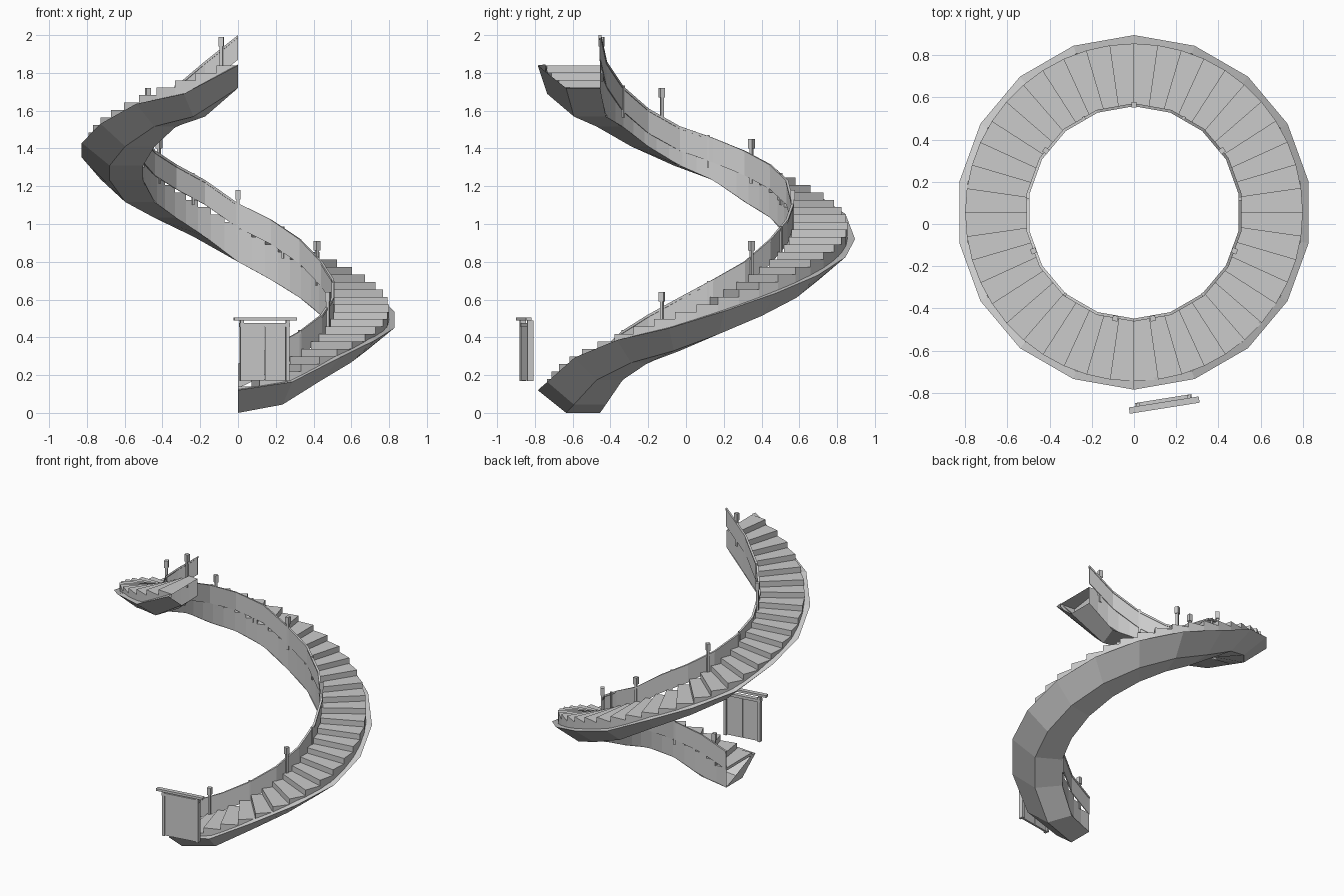
import bpy, bmesh
from math import sin, cos, radians
from mathutils import Matrix, Vector

if "Cube" in bpy.data.objects:
    bpy.data.objects.remove(bpy.data.objects["Cube"])

CY = 0.055                      # centre of the spiral in y
R_IN, R_STEP, R_OUT = 0.51, 0.80, 0.84
STEPS = 44

# undulation of the soffit about an even climb, and height of the handrail
SOFFIT = [(0, 0), (18, -.055), (50, 0), (74, -.05), (90, -.06), (125, -.06), (180, -.06),
          (212, 0), (230, -.04), (270, 0), (286, -.045), (314, 0), (342, -.06), (360, 0)]
RAIL = [(0, .26), (66, .545), (90, .66), (122, .81), (150, .98), (180, 1.11), (203, 1.25),
        (232, 1.36), (270, 1.49), (288, 1.54), (322, 1.74), (340, 1.86), (360, 2.0)]


def interp(table, a):
    for (a0, z0), (a1, z1) in zip(table, table[1:]):
        if a <= a1:
            return z0 + (z1 - z0) * (a - a0) / (a1 - a0)
    return table[-1][1]


def coarse(f, a):
    """Sample f only every 20 degrees, straight between."""
    i = min(int(a // 20), 17)
    t = a / 20 - i
    return f(i * 20) * (1 - t) + f(i * 20 + 20) * t


def soffit(a):
    return coarse(lambda q: 1.72 * q / 360 + interp(SOFFIT, q), a)


def rail_z(a):
    return coarse(lambda q: interp(RAIL, q), a)


def pt(r, a, z):
    return Vector((r * sin(radians(a)), CY - r * cos(radians(a)), z))


def finish(bm, name):
    bmesh.ops.recalc_face_normals(bm, faces=bm.faces)
    me = bpy.data.meshes.new(name)
    bm.to_mesh(me)
    bm.free()
    ob = bpy.data.objects.new(name, me)
    bpy.context.collection.objects.link(ob)
    return ob


def sweep(name, section, height, closed=True, cap_start=True, cap_end=True):
    """Sweep a (radius, dz) section up the spiral in 20 degree facets."""
    bm = bmesh.new()
    rings = [[bm.verts.new(pt(r, a, height(a) + dz)) for r, dz in section]
             for a in range(0, 361, 20)]
    n = len(section)
    for p, q in zip(rings, rings[1:]):
        for j in range(n if closed else n - 1):
            k = (j + 1) % n
            bm.faces.new((p[j], p[k], q[k], q[j]))
    if cap_start:
        bm.faces.new(rings[0])
    if cap_end:
        bm.faces.new(rings[-1])
    return finish(bm, name)


def add_box(bm, size, mat):
    bmesh.ops.create_cube(bm, size=1, matrix=mat @ Matrix.Diagonal((*size, 1)))


# Underside: flat soffit, flared outer side and narrow lip
sweep("stringer", [(R_IN, 0), (0.69, 0), (R_OUT, .12), (R_STEP, .125)], soffit,
      closed=False, cap_end=False)

# Steps: tread, riser, and side walls down to the stringer
bm = bmesh.new()
da = 360 / STEPS
prev = 0.12
for k in range(STEPS):
    a0, a1 = k * da, (k + 1) * da
    z = 0.14 + 1.70 * k / (STEPS - 1)

    def quad(*pts):
        bm.faces.new([bm.verts.new(pt(*p)) for p in pts])
    quad((R_IN, a0, z), (R_STEP, a0, z), (R_STEP, a1, z), (R_IN, a1, z))
    quad((R_IN, a0, prev), (R_STEP, a0, prev), (R_STEP, a0, z), (R_IN, a0, z))
    quad((R_IN, a0, soffit(a0)), (R_IN, a0, z), (R_IN, a1, z), (R_IN, a1, soffit(a1)))
    quad((R_STEP, a0, soffit(a0) + .1), (R_STEP, a0, z),
         (R_STEP, a1, z), (R_STEP, a1, soffit(a1) + .1))
    prev = z
bmesh.ops.remove_doubles(bm, verts=bm.verts, dist=1e-5)
finish(bm, "steps")

# Balustrade panel and its cap rail
sweep("balustrade_panel", [(.507, -.13), (.513, -.13), (.513, -.01), (.507, -.01)], rail_z)
sweep("handrail", [(.503, -.014), (.517, -.014), (.517, 0), (.503, 0)], rail_z)

# Capped newel posts and thinner posts between them
newels, thin = bmesh.new(), bmesh.new()
for i, a in enumerate((10, 69, 125, 180, 235, 291, 350)):
    top = 0.37 + 0.27 * i
    rot = Matrix.Rotation(radians(a), 4, 'Z')
    add_box(newels, (.026, .026, .05), Matrix.Translation(pt(R_IN, a, top - .025)) @ rot)
    add_box(newels, (.016, .016, .19), Matrix.Translation(pt(R_IN, a, top - .14)) @ rot)
for a in (40, 97, 152, 208, 263, 320):
    rot = Matrix.Rotation(radians(a), 4, 'Z')
    add_box(thin, (.012, .014, .17), Matrix.Translation(pt(.507, a, rail_z(a) - .08)) @ rot)
finish(newels, "newel_posts")
finish(thin, "rail_posts")

# Small gate standing in front of the first steps
G = Matrix.Translation((.142, -.85, 0)) @ Matrix.Rotation(radians(9), 4, 'Z')
parts = {
    "gate_lintel": [((.335, .03, .016), (0, -.008, .497)), ((.27, .03, .02), (0, .008, .465))],
    "gate_posts": [((.018, .032, .32), (-.122, .006, .33)), ((.018, .032, .32), (.122, .006, .33))],
    "gate_leaves": [((.11, .014, .285), (-.0565, .004, .315)), ((.11, .014, .285), (.0565, .004, .315))],
}
for name, boxes in parts.items():
    bm = bmesh.new()
    for size, loc in boxes:
        add_box(bm, size, G @ Matrix.Translation(loc))
    finish(bm, name)
